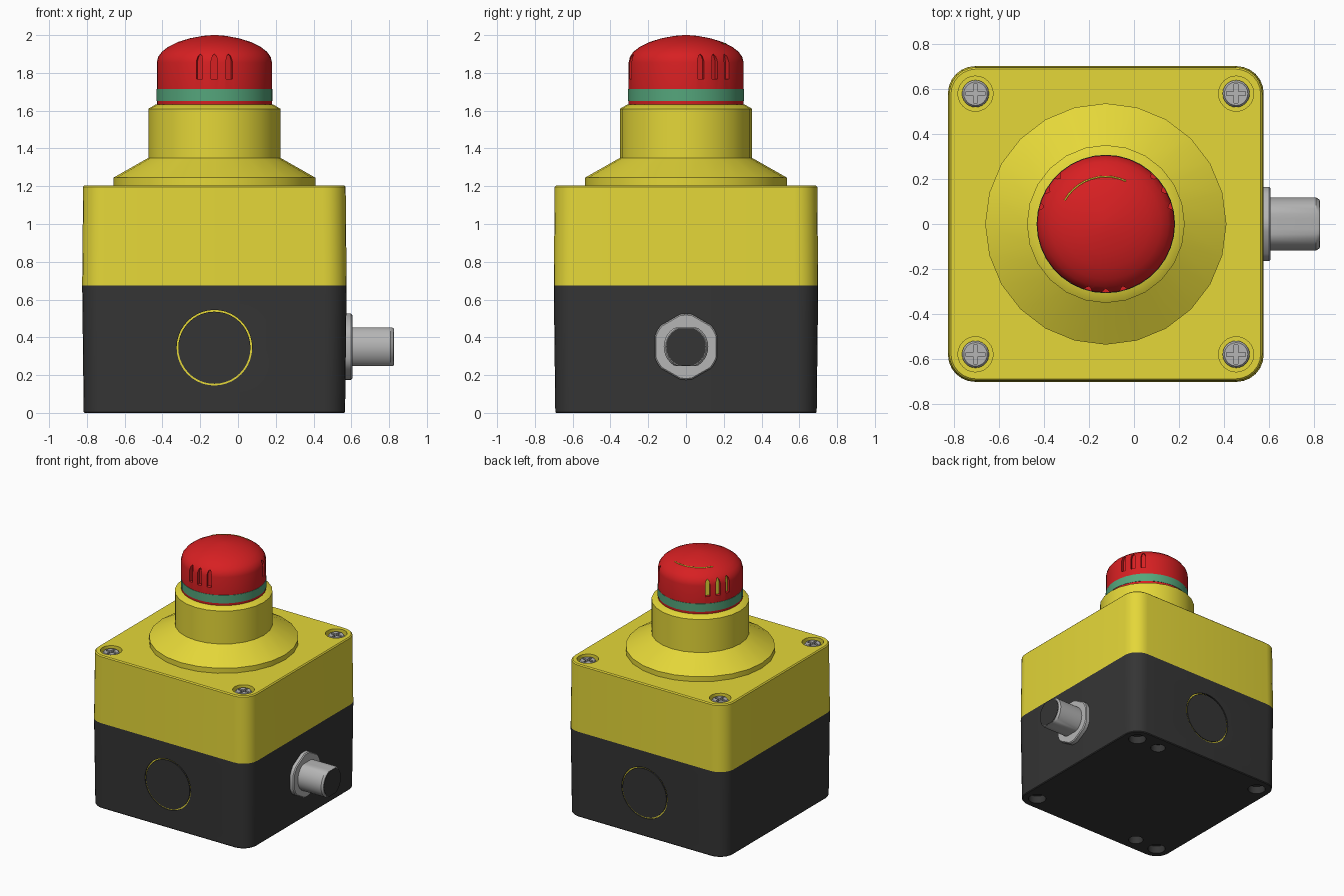
import bpy, bmesh
from math import sin, cos, radians, pi
from mathutils import Matrix

if "Cube" in bpy.data.objects:
    bpy.data.objects.remove(bpy.data.objects["Cube"])

CX = -0.125                                   # centre line of the box and button
FRONT = Matrix.Rotation(pi / 2, 4, 'X')       # local z -> -y
SIDE = Matrix.Rotation(pi / 2, 4, 'Y')        # local z -> +x


def T(x, y, z):
    return Matrix.Translation((x, y, z))


def material(name, rgb):
    m = bpy.data.materials.new(name)
    m.diffuse_color = (*rgb, 1)
    m.use_nodes = True
    m.node_tree.nodes["Principled BSDF"].inputs["Base Color"].default_value = m.diffuse_color
    return m


YELLOW = material("yellow", (0.78, 0.68, 0.04))
BLACK = material("black", (0.035, 0.035, 0.035))
RED = material("red", (0.68, 0.014, 0.016))
GREEN = material("green", (0.09, 0.38, 0.20))
GREY = material("grey", (0.46, 0.46, 0.46))


def circle(r, n=32):
    return [(r * cos(2 * pi * i / n), r * sin(2 * pi * i / n)) for i in range(n)]


def rounded_square(h, r, n=6):
    pts = []
    for k, (sx, sy) in enumerate([(1, 1), (-1, 1), (-1, -1), (1, -1)]):
        for i in range(n + 1):
            a = radians(90 * (k + i / n))
            pts.append((sx * (h - r) + r * cos(a), sy * (h - r) + r * sin(a)))
    return pts


def loft(bm, sections, M=Matrix(), closed=False):
    """Skin a list of (2D outline, height) sections; closed makes a ring."""
    rings = [[bm.verts.new(M @ T(x, y, h).translation) for x, y in pts]
             for pts, h in sections]
    n = len(rings[0])
    pairs = list(zip(rings, rings[1:]))
    if closed:
        pairs.append((rings[-1], rings[0]))
    else:
        bm.faces.new(rings[0][::-1])
        bm.faces.new(rings[-1])
    for a, b in pairs:
        for i in range(n):
            j = (i + 1) % n
            bm.faces.new((a[i], a[j], b[j], b[i]))


def make(name, bm, mat=None):
    bmesh.ops.recalc_face_normals(bm, faces=bm.faces)
    me = bpy.data.meshes.new(name)
    bm.to_mesh(me)
    bm.free()
    ob = bpy.data.objects.new(name, me)
    bpy.context.collection.objects.link(ob)
    if mat:
        me.materials.append(mat)
    return ob


def finish(ob, cutter=None):
    """Apply an optional cut, then shade smooth with sharp edges kept."""
    bpy.ops.object.select_all(action='DESELECT')
    ob.select_set(True)
    bpy.context.view_layer.objects.active = ob
    if cutter:
        mod = ob.modifiers.new("cut", 'BOOLEAN')
        mod.operation, mod.solver, mod.object = 'DIFFERENCE', 'EXACT', cutter
        bpy.ops.object.modifier_apply(modifier=mod.name)
        bpy.data.objects.remove(cutter)
    bpy.ops.object.shade_smooth_by_angle(angle=radians(35))


def solid(name, sections, mat, M=Matrix(), cutter=None, closed=False):
    bm = bmesh.new()
    loft(bm, sections, M, closed)
    ob = make(name, bm, mat)
    finish(ob, cutter)
    return ob


def lathe(name, profile, mat, n=32, cutter=None):
    return solid(name, [(circle(r, n), z) for r, z in profile], mat, T(CX, 0, 0), cutter)


def annulus(r0, r1, h0, h1):
    return [(circle(r1, 40), h0), (circle(r1, 40), h1), (circle(r0, 40), h1), (circle(r0, 40), h0)]


corners = [(CX + sx * 0.578, sy * 0.578) for sx in (-1, 1) for sy in (-1, 1)]
knockouts = {"front": T(CX, 0, 0.345) @ FRONT,
             "back": T(CX, 0, 0.345) @ Matrix.Rotation(pi, 4, 'Z') @ FRONT}

# lower box with knockout grooves and underside holes
bm = bmesh.new()
for M in knockouts.values():
    loft(bm, annulus(0.191, 0.2, 0.675, 0.74), M, closed=True)
for x, y in corners:
    loft(bm, [(circle(0.065, 20), -0.1), (circle(0.065, 20), 0.06)], T(x, y, 0))
for s in (-1, 1):
    loft(bm, [(circle(0.055, 20), -0.1), (circle(0.055, 20), 0.06)], T(CX + s * 0.375, s * 0.575, 0))
solid("lower_box", [(rounded_square(0.687, 0.11), 0), (rounded_square(0.692, 0.115), 0.006),
                    (rounded_square(0.70, 0.12), 0.675)], BLACK, T(CX, 0, 0), make("base_cutter", bm))
for side, M in knockouts.items():
    solid(side + "_knockout_line", annulus(0.19, 0.201, 0.67, 0.688), YELLOW, M, closed=True)

# upper box with countersunk corners
bm = bmesh.new()
for x, y in corners:
    loft(bm, [(circle(0.078, 24), 1.16), (circle(0.078, 24), 1.3)], T(x, y, 0))
solid("upper_box", [(rounded_square(0.70, 0.12), 0.675), (rounded_square(0.695, 0.12), 1.197),
                    (rounded_square(0.687, 0.112), 1.205)], YELLOW, T(CX, 0, 0), make("lid_cutter", bm))

# cross-head corner screws
a, w = 0.042, 0.009
plus = [(a, -w), (a, w), (w, w), (w, a), (-w, a), (-w, w),
        (-a, w), (-a, -w), (-w, -w), (-w, -a), (w, -a), (w, -w)]
for i, (x, y) in enumerate(corners):
    bm = bmesh.new()
    loft(bm, [(plus, 1.172), (plus, 1.25)], T(x, y, 0))
    solid(f"screw_{i + 1}", [(circle(0.06, 24), 1.14), (circle(0.06, 24), 1.185),
                             (circle(0.052, 24), 1.195)], GREY, T(x, y, 0), make("screw_cutter", bm))

# flared collar under the button
lathe("collar", [(0.535, 1.19), (0.535, 1.245), (0.35, 1.35), (0.35, 1.61), (0.312, 1.632)], YELLOW, 24)

# mushroom button with three groups of grip slots
slot = [(-0.017, 1.768), (0.017, 1.768), (0.017, 1.865), (0.01, 1.89),
        (0, 1.9), (-0.01, 1.89), (-0.017, 1.865)]
bm, inlay = bmesh.new(), bmesh.new()
for group in (0, 120, 240):
    for d in (-15, 0, 15):
        M = T(CX, 0, 0) @ Matrix.Rotation(radians(group + d), 4, 'Z') @ FRONT
        loft(bm, [(slot, 0.277), (slot, 0.36)], M)
        if group == 240:
            loft(inlay, [(slot, 0.272), (slot, 0.28)], M)
lathe("button", [(0.303, 1.62), (0.305, 1.64), (0.305, 1.855), (0.298, 1.885), (0.278, 1.912),
                 (0.245, 1.938), (0.195, 1.963), (0.13, 1.983), (0.06, 1.996), (0.012, 2.0)],
      RED, 36, make("slot_cutter", bm))
finish(make("slot_inlays", inlay, YELLOW))
lathe("indicator_ring", [(0.3, 1.65), (0.307, 1.651), (0.307, 1.714), (0.3, 1.715)], GREEN, 36)

# thin turn-direction arc on the dome
r, pts = 0.21, []
for i in range(11):
    t = radians(65 + 8.5 * i)
    pts.append((CX + r * cos(t), r * sin(t), 1.955))
curve = bpy.data.curves.new("turn_mark", 'CURVE')
curve.dimensions, curve.bevel_depth, curve.bevel_resolution = '3D', 0.004, 1
spline = curve.splines.new('POLY')
spline.points.add(len(pts) - 1)
for p, co in zip(spline.points, pts):
    p.co = (*co, 1)
curve.materials.append(YELLOW)
bpy.context.collection.objects.link(bpy.data.objects.new("turn_mark", curve))

# cable connector: rounded hexagonal nut, flat-sided barrel, dark end plug
M = T(0, 0, 0.35) @ SIDE


def nut(r):
    angles = [30 + 60 * k + d for k in range(6) for d in (-19.5, 19.5, 30)]
    return [(r * cos(radians(t)), r * sin(radians(t))) for t in angles]


def flatted(r, flat):
    return [(max(-flat, min(flat, x)), y) for x, y in circle(r, 32)]


solid("connector_nut", [(nut(0.175), 0.55), (nut(0.175), 0.598), (nut(0.168), 0.605)], GREY, M)
solid("connector_barrel", [(flatted(0.118, 0.103), 0.6), (flatted(0.118, 0.103), 0.808),
                           (flatted(0.108, 0.1), 0.822)], GREY, M)
solid("connector_plug", [(flatted(0.105, 0.098), 0.8), (flatted(0.105, 0.098), 0.825)], BLACK, M)
